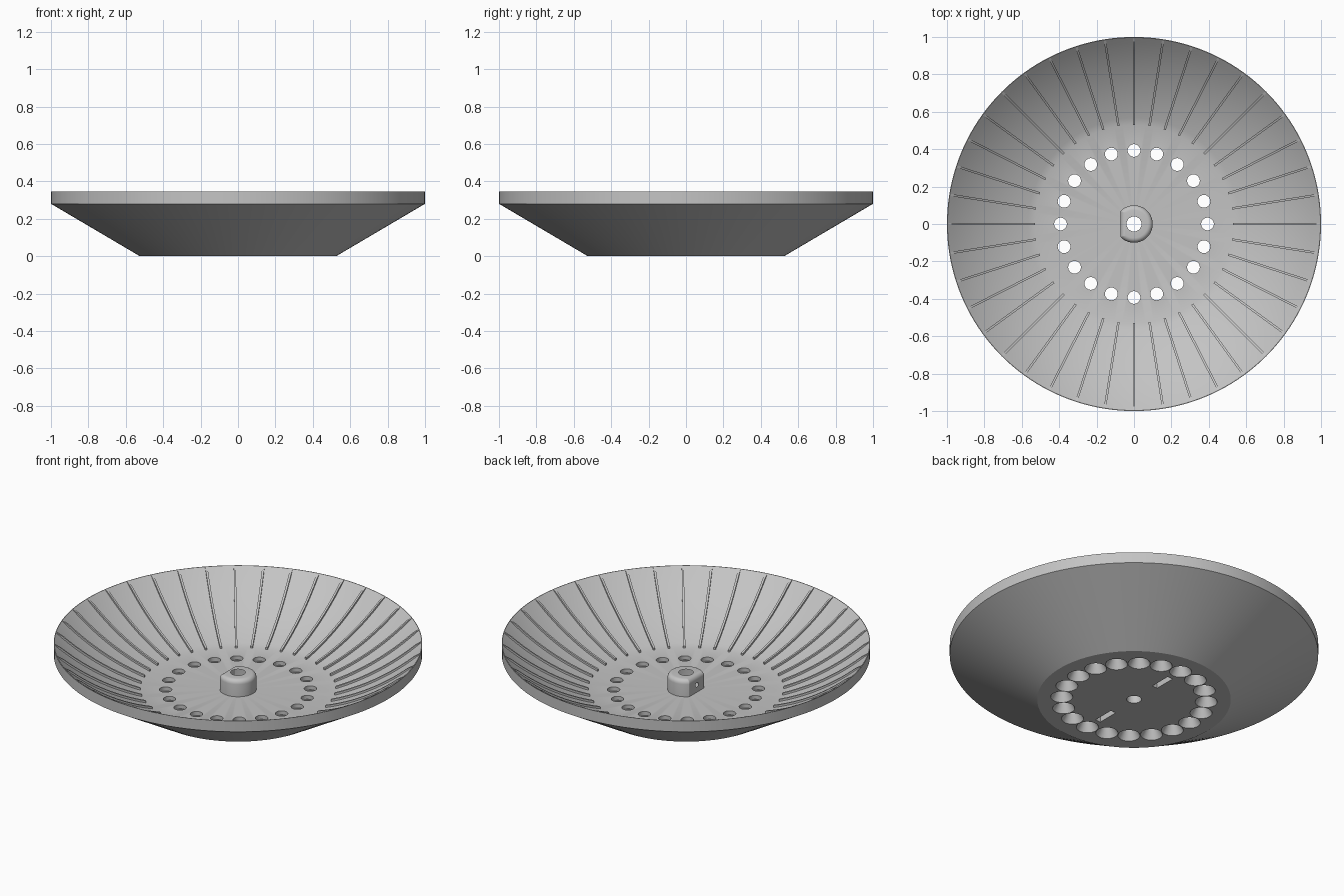
import bpy, bmesh, math
from mathutils import Matrix, Vector

cube = bpy.data.objects.get("Cube")
if cube:
    bpy.data.objects.remove(cube, do_unlink=True)

GREY = (0.55, 0.55, 0.55, 1)
mat = bpy.data.materials.new("plain grey")
mat.use_nodes = True
mat.diffuse_color = GREY
mat.node_tree.nodes["Principled BSDF"].inputs["Base Color"].default_value = GREY

FLOOR, RIM, FLOOR_R = 0.07, 0.345, 0.53


def make(name, bm):
    bmesh.ops.recalc_face_normals(bm, faces=bm.faces)
    mesh = bpy.data.meshes.new(name)
    bm.to_mesh(mesh)
    bm.free()
    mesh.materials.append(mat)
    obj = bpy.data.objects.new(name, mesh)
    bpy.context.collection.objects.link(obj)
    return obj


def lathe(bm, profile, steps, centre=(0, 0, 0)):
    """Spin an (r, z) profile about a vertical axis through centre."""
    c = Vector(centre)
    verts = [bm.verts.new(c + Vector((r, 0, z))) for r, z in profile]
    edges = [bm.edges.new(pair) for pair in zip(verts, verts[1:])]
    start = set(bm.verts) - set(verts)
    bmesh.ops.spin(bm, geom=verts + edges, cent=c, axis=(0, 0, 1),
                   angle=math.tau, steps=steps, use_duplicate=False)
    new = [v for v in bm.verts if v not in start]
    bmesh.ops.remove_doubles(bm, verts=new, dist=1e-5)


def carve(obj, cutter):
    mod = obj.modifiers.new("carve", "BOOLEAN")
    mod.operation = "DIFFERENCE"
    mod.solver = "EXACT"
    mod.object = cutter
    cutter.hide_render = True
    bpy.context.view_layer.objects.active = obj
    bpy.ops.object.modifier_apply(modifier=mod.name)
    bpy.data.objects.remove(cutter, do_unlink=True)


def smooth(obj):
    bpy.ops.object.select_all(action="DESELECT")
    obj.select_set(True)
    bpy.context.view_layer.objects.active = obj
    bpy.ops.object.shade_smooth_by_angle(angle=math.radians(25))


def bowl_curve(count=14):
    """Concave inner wall, from the floor edge up to the rim."""
    a, m, b = Vector((FLOOR_R, FLOOR)), Vector((0.79, 0.155)), Vector((0.997, RIM))
    ts = [i / count for i in range(count + 1)]
    return [a * (1 - t) ** 2 + m * 2 * t * (1 - t) + b * t * t for t in ts]


# Dish: flat base, conical underside, upright rim, curved inside
bm = bmesh.new()
outside = [(0, 0), (0.525, 0), (1, 0.28), (1, RIM)]
inside = [tuple(p) for p in reversed(bowl_curve())]
lathe(bm, outside + inside + [(0, FLOOR)], 160)
dish = make("dish", bm)

# Ring of holes, flared towards the underside
bm = bmesh.new()
for i in range(20):
    a = math.tau * i / 20
    lathe(bm, [(0, -0.01), (0.06, -0.01), (0.06, 0.001), (0.034, 0.05),
               (0.034, 0.1), (0, 0.1)], 32,
          (0.393 * math.cos(a), 0.393 * math.sin(a), 0))
carve(dish, make("hole_cutter", bm))

# Axle bore and two blind slots in the underside
bm = bmesh.new()
lathe(bm, [(0, -0.1), (0.04, -0.1), (0.04, 0.3), (0, 0.3)], 40)
for side in (-1, 1):
    place = Matrix.Translation((0, side * 0.24, 0))
    bmesh.ops.create_cube(bm, size=1, matrix=place @ Matrix.Diagonal((0.035, 0.13, 0.08, 1)))
carve(dish, make("base_cutter", bm))
smooth(dish)

# Hub: D-shaped post with a rounded top edge
bm = bmesh.new()
bmesh.ops.create_cone(bm, cap_ends=True, segments=96, radius1=0.1, radius2=0.1,
                      depth=0.11, matrix=Matrix.Translation((0, 0, FLOOR + 0.045)))
for v in bm.verts:
    v.co.x = max(v.co.x, -0.072)
top = max(v.co.z for v in bm.verts)
rim_edges = [e for e in bm.edges if all(v.co.z > top - 1e-4 for v in e.verts)]
bmesh.ops.bevel(bm, geom=rim_edges, offset=0.026, segments=5, profile=0.5,
                affect="EDGES")
hub = make("hub", bm)

# Hub bore and the small cross hole through its flat side
bm = bmesh.new()
lathe(bm, [(0, -0.1), (0.04, -0.1), (0.04, 0.3), (0, 0.3)], 40)
carve(hub, make("bore_cutter", bm))
bm = bmesh.new()
sideways = Matrix.Translation((-0.07, 0, 0.115)) @ Matrix.Rotation(math.pi / 2, 4, "Y")
bmesh.ops.create_cone(bm, cap_ends=True, segments=20, radius1=0.013,
                      radius2=0.013, depth=0.1, matrix=sideways)
carve(hub, make("screw_cutter", bm))
smooth(hub)

# Thin ribs running up the inner wall
bm = bmesh.new()
path = bowl_curve(12)
for i in range(40):
    turn = Matrix.Rotation(math.tau * i / 40, 4, "Z")
    rings = []
    for p in path:
        r = min(p.x, 0.993)
        low, high = p.y - 0.008, min(p.y + 0.012, RIM)
        corners = [(-0.006, low), (0.006, low), (0.006, high), (-0.006, high)]
        rings.append([bm.verts.new(turn @ Vector((r, y, z))) for y, z in corners])
    for a, b in zip(rings, rings[1:]):
        for k in range(4):
            n = (k + 1) % 4
            bm.faces.new((a[k], a[n], b[n], b[k]))
    bm.faces.new(rings[0])
    bm.faces.new(rings[-1])
smooth(make("ribs", bm))
